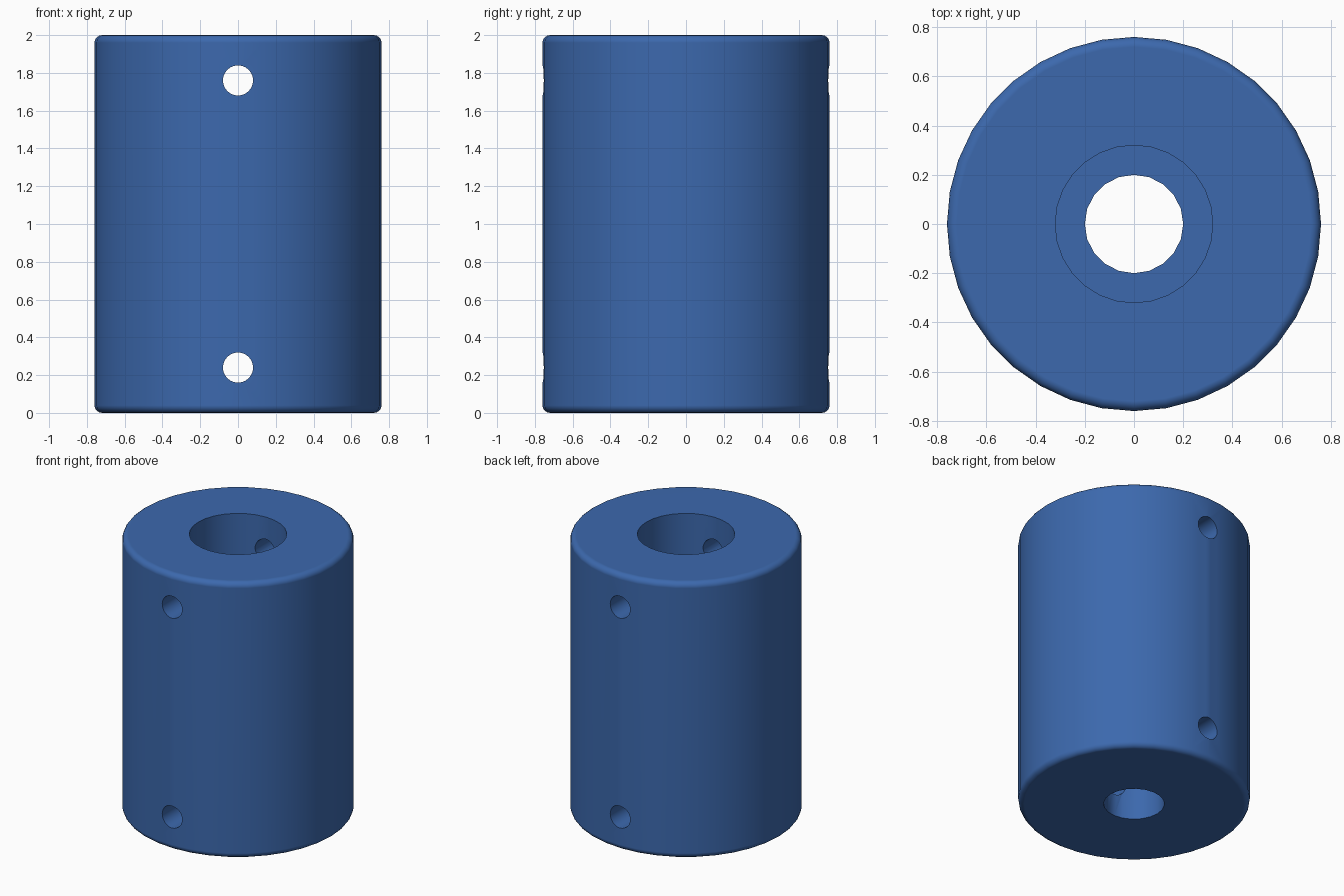
import bpy
from math import pi, radians

if "Cube" in bpy.data.objects:
    bpy.data.objects.remove(bpy.data.objects["Cube"])


def cylinder(name, radius, z0, z1, sides):
    bpy.ops.mesh.primitive_cylinder_add(vertices=sides, radius=radius, depth=z1 - z0,
                                        location=(0, 0, (z0 + z1) / 2))
    obj = bpy.context.object
    obj.name = name
    return obj


def apply(obj, mod):
    bpy.context.view_layer.objects.active = obj
    bpy.ops.object.modifier_apply(modifier=mod.name)


def cut(obj, cutter):
    cutter.hide_render = True
    mod = obj.modifiers.new("cut", 'BOOLEAN')
    mod.operation = 'DIFFERENCE'
    mod.solver = 'EXACT'
    mod.object = cutter
    apply(obj, mod)
    bpy.data.objects.remove(cutter)


# Coupler body with rounded rims
body = cylinder("shaft_coupler", 0.76, 0, 2, 36)
bevel = body.modifiers.new("rim", 'BEVEL')
bevel.width = 0.04
bevel.segments = 4
bevel.limit_method = 'ANGLE'
bevel.angle_limit = radians(45)
apply(body, bevel)

# Stepped bore: narrow lower half, wide upper half
cut(body, cylinder("narrow_bore", 0.2, -0.5, 1.5, 20))
cut(body, cylinder("wide_bore", 0.32, 1.0, 2.5, 28))

# Screw holes straight through, near each end
for z in (0.24, 1.76):
    hole = cylinder("screw_hole", 0.08, z - 1, z + 1, 24)
    hole.rotation_euler.x = pi / 2
    bpy.context.view_layer.update()
    cut(body, hole)

# Blue material
mat = bpy.data.materials.new("blue")
mat.diffuse_color = (0.045, 0.14, 0.42, 1)
mat.use_nodes = True
mat.node_tree.nodes["Principled BSDF"].inputs["Base Color"].default_value = mat.diffuse_color
body.data.materials.clear()
body.data.materials.append(mat)
for p in body.data.polygons:
    p.material_index = 0

# Smooth walls, sharp hole edges
bpy.ops.object.select_all(action='DESELECT')
body.select_set(True)
bpy.context.view_layer.objects.active = body
bpy.ops.object.shade_smooth_by_angle(angle=radians(30))
wn = body.modifiers.new("normals", 'WEIGHTED_NORMAL')
wn.keep_sharp = True
